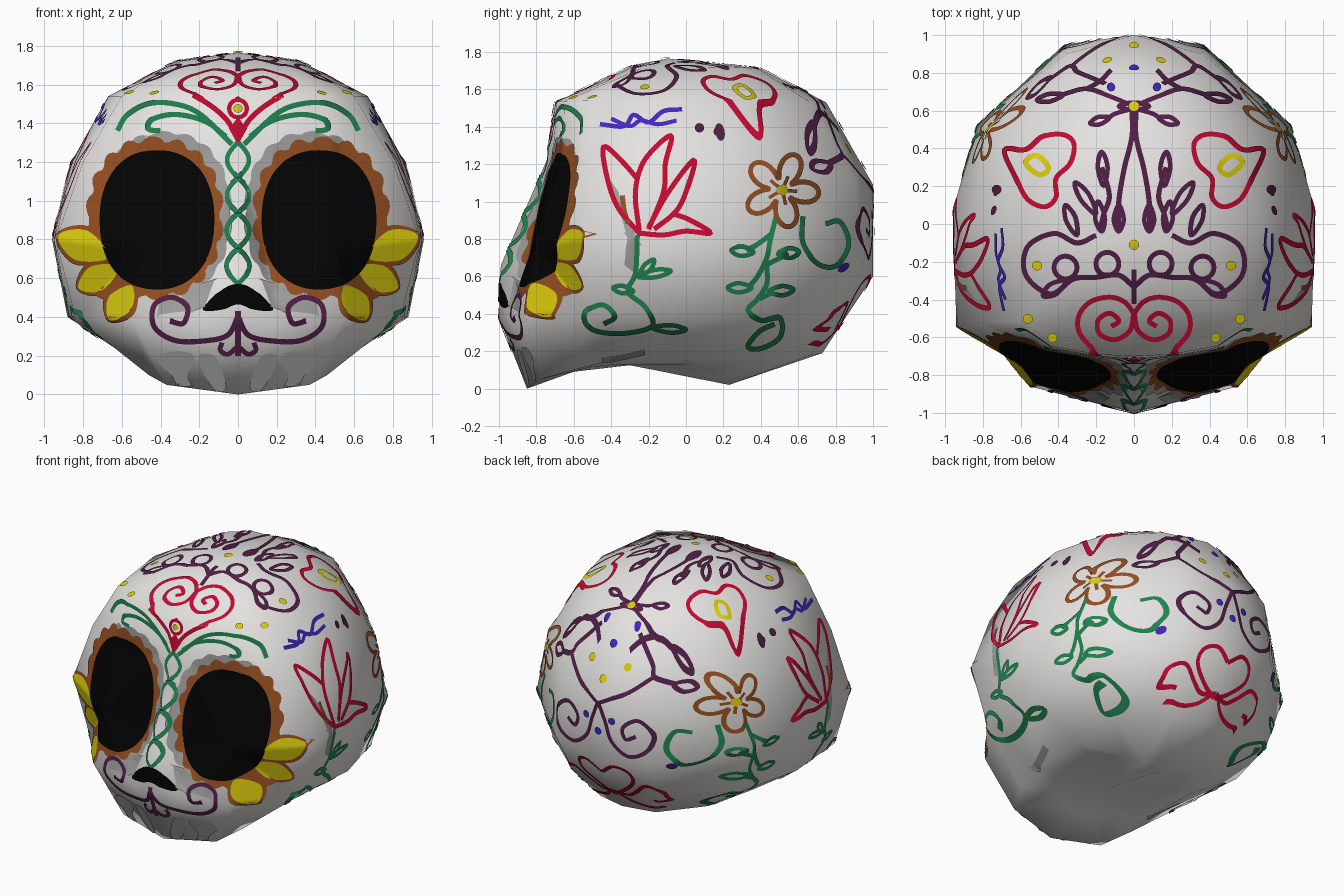
import bpy, bmesh, math
from mathutils import Vector
from mathutils.bvhtree import BVHTree

if "Cube" in bpy.data.objects:
    bpy.data.objects.remove(bpy.data.objects["Cube"])

COLORS = {"bone white": (.78, .77, .75), "shadow grey": (.34, .34, .33), "socket black": (.001, .001, .001),
          "petal orange": (.29, .075, .015), "yellow": (.7, .6, .004), "green": (.014, .23, .08),
          "red": (.54, .003, .03), "purple": (.08, .013, .06), "blue": (.055, .02, .5)}
MATS = {}
for n, c in COLORS.items():
    MATS[n] = bpy.data.materials.new(n)
    MATS[n].diffuse_color = (*c, 1)

# ---------- skull: half rings (front z, side z, back z, then x/y points front to back) ----------
RINGS = [
    ((1.72, 1.72, 1.71), ((0, -.3), (.1, -.28), (.22, -.22), (.3, -.1), (.32, .1), (.27, .28), (.15, .38), (0, .4))),
    ((1.53, 1.54, 1.53), ((0, -.7), (.2, -.69), (.42, -.65), (.6, -.51), (.67, 0), (.58, .36), (.3, .66), (0, .75))),
    ((1.22, 1.2, 1.09), ((0, -.745), (.16, -.715), (.5, -.66), (.8, -.52), (.86, 0), (.76, .48), (.36, .9), (0, 1))),
    ((.66, .8, .6), ((0, -.99), (.15, -.83), (.5, -.8), (.94, -.54), (.96, .07), (.83, .52), (.37, .95), (0, 1))),
    ((.38, .4, .36), ((0, -1), (.2, -.95), (.55, -.86), (.84, -.5), (.88, 0), (.75, .45), (.35, .79), (0, .84))),
    ((0, .15, .19), ((0, -.85), (.37, -.78), (.46, -.6), (.48, -.4), (.5, 0), (.43, .36), (.22, .66), (0, .73))),
    ((.09, .13, .02), ((0, -.6), (.12, -.6), (.26, -.5), (.34, -.35), (.32, 0), (.22, .16), (.1, .22), (0, .23))),
]
bm = bmesh.new()
rows = []
for (f, s, b), pts in RINGS:
    rows.append([bm.verts.new((x, y, f + (s - f) * i / 3 if i < 4 else s + (b - s) * (i - 4) / 3))
                 for i, (x, y) in enumerate(pts)])
crown, under = bm.verts.new((0, -.1, 1.765)), bm.verts.new((0, -.3, .125))
for i in range(7):
    bm.faces.new((crown, rows[0][i], rows[0][i + 1]))
    bm.faces.new((under, rows[-1][i + 1], rows[-1][i]))
    for a, b in zip(rows, rows[1:]):
        bm.faces.new((a[i], b[i], b[i + 1], a[i + 1]))
bmesh.ops.triangulate(bm, faces=bm.faces[:], quad_method='SHORT_EDGE')
bmesh.ops.mirror(bm, geom=bm.verts[:] + bm.edges[:] + bm.faces[:], axis='X', merge_dist=1e-4)
bmesh.ops.remove_doubles(bm, verts=bm.verts[:], dist=1e-4)
bmesh.ops.recalc_face_normals(bm, faces=bm.faces[:])
for f in bm.faces:
    f.smooth = True
me = bpy.data.meshes.new("skull")
bm.to_mesh(me)
me.materials.append(MATS["bone white"])
bpy.context.collection.objects.link(bpy.data.objects.new("skull", me))
TREE = BVHTree.FromBMesh(bm)

# ---------- paint helpers: thin plates projected on the skull and mirrored ----------
VIEWS = {"front": (lambda u, v: (u, -3, v), (0, 1, 0)), "back": (lambda u, v: (u, 3, v), (0, -1, 0)),
         "side": (lambda u, v: (3, u, v), (-1, 0, 0)), "top": (lambda u, v: (u, v, 3), (0, 0, -1))}
PARTS = {}


def project(view, p, lift):
    pos, d = VIEWS[view]
    hit, nor, _, _ = TREE.ray_cast(Vector(pos(p[0] + 1.3e-4, p[1] + 1.7e-4)), Vector(d))
    return hit and hit + nor * lift


def add(name, color, view, grid_pts, faces, lift):
    verts, out, _ = PARTS.setdefault(name, ([], [], color))
    pts = [project(view, p, lift) for p in grid_pts]
    away = -Vector(VIEWS[view][1])
    for f in faces:
        q = [pts[i] for i in f]
        if any(p is None for p in q) or max((p - q[0]).length for p in q) > .13:
            continue
        if (q[1] - q[0]).cross(q[2] - q[0]).dot(away) < 0:
            q.reverse()
        for ring in (q, [Vector((-p.x, p.y, p.z)) for p in reversed(q)]):
            out.append(range(len(verts), len(verts) + len(ring)))
            verts.extend(ring)


def spline(pts, closed=False, n=7):
    P = [Vector(p) for p in pts]
    P = [P[-1]] + P + P[:2] if closed else [2 * P[0] - P[1]] + P + [2 * P[-1] - P[-2]]
    out = []
    for a, b, c, d in zip(P, P[1:], P[2:], P[3:]):
        for k in range(n):
            t = k / n
            out.append(.5 * (2 * b + (c - a) * t + (2 * a - 5 * b + 4 * c - d) * t * t + (3 * b - a - 3 * c + d) * t ** 3))
    return out + [out[0] if closed else P[-2]]


def stroke(name, color, view, pts, w=.027, closed=False):
    s = spline(pts, closed)
    g = []
    for i, p in enumerate(s):
        t = (s[1] - s[-2]) if closed and i in (0, len(s) - 1) else s[min(i + 1, len(s) - 1)] - s[max(i - 1, 0)]
        t = t.normalized() * w / 2
        g += [p + Vector((-t.y, t.x)), p, p - Vector((-t.y, t.x))]
    add(name, color, view, g, [(3 * i + k, 3 * i + 3 + k, 3 * i + 4 + k, 3 * i + 1 + k)
                               for i in range(len(s) - 1) for k in (0, 1)], .0065)


def fill(name, color, view, c, outline, lift=.005, rings=6):
    c, n = Vector(c), len(outline)
    g = [c] + [c + (Vector(p) - c) * k / rings for k in range(1, rings + 1) for p in outline]
    faces = [(0, 1 + i, 1 + (i + 1) % n) for i in range(n)]
    faces += [(1 + k * n + i, 1 + k * n + n + i, 1 + k * n + n + (i + 1) % n, 1 + k * n + (i + 1) % n)
              for k in range(rings - 1) for i in range(n)]
    add(name, color, view, g, faces, lift)


def circle(c, r, n=12):
    return [(c[0] + r * math.cos(k * math.tau / n), c[1] + r * math.sin(k * math.tau / n)) for k in range(n)]


def dots(name, color, view, centres, r=.026):
    for c in centres:
        fill(name, color, view, c, circle(c, r), .0085, 2)


def leaf(base, tip, w):
    a, b = Vector(base), Vector(tip)
    s = Vector((a.y - b.y, b.x - a.x)).normalized() * w
    m = a.lerp(b, .55)
    return [a, m + s, b, m - s]


def leaves(name, color, view, pairs, w=.035):
    for a, b in pairs:
        stroke(name, color, view, leaf(a, b, w), .024, True)


def eye(cx, cz, rx, rz, wave=0, droop=0):
    out = []
    for k in range(108):
        a = k * math.tau / 108
        r = 1 + wave * abs(math.sin(a * 9 + .3)) + droop * math.exp(-((math.atan2(math.sin(a + .75), math.cos(a + .75))) / .45) ** 2)
        c, s = math.cos(a), math.sin(a)
        out.append((cx + rx * r * math.copysign(abs(c) ** .9, c), cz + rz * r * math.copysign(abs(s) ** .9, s)))
    return out


# ---------- eyes, petals, nose, teeth ----------
fill("eye_shade", "shadow grey", "front", (.38, .92), eye(.375, .93, .33, .41, .05), .003, 14)
fill("eye_frill", "petal orange", "front", (.42, .9), eye(.425, .91, .325, .385, .1, .27), .006, 14)
fill("eye_socket", "socket black", "front", (.415, .9), eye(.415, .9, .295, .36), .009, 14)
for a, b, w in (((.66, .71), (.925, .82), .08), ((.61, .66), (.82, .55), .07), ((.54, .56), (.66, .39), .065)):
    L = spline(leaf(a, b, w), True)[:-1]
    L = [p for p in L if p[0] > .42 and ((p[0] - .415) / .3) ** 2 + ((p[1] - .9) / .365) ** 2 > .8]
    fill("cheek_petal", "yellow", "front", Vector(a).lerp(Vector(b), .5), L, .0085)
    stroke("petal_edge", "petal orange", "front", leaf(a, b, w + .012), .024, True)
fill("nose_shade", "shadow grey", "front", (.24, .49), [(.1, .6), (.2, .57), (.3, .52), (.4, .5), (.42, .4), (.25, .42), (.15, .46)], .003)
fill("nose_hole", "socket black", "front", (0, .5), spline([(0, .57), (.08, .54), (.17, .45), (.16, .43), (.07, .44), (0, .465),
     (-.07, .44), (-.16, .43), (-.17, .45), (-.08, .54)], True)[:-1], .008)
fill("tooth_gap", "shadow grey", "front", (.3, .15), spline([(.41, .17), (.36, .22), (.26, .22), (.22, .18), (.26, .1), (.23, .03),
     (.3, .03), (.34, .1)], True)[:-1], .007)
fill("tooth_gap", "shadow grey", "front", (.13, .12), spline([(.2, .2), (.14, .21), (.1, .17), (.06, .04), (.11, .02), (.17, .1)], True)[:-1], .007)
stroke("jaw_line", "shadow grey", "side", [(-.45, .155), (-.35, .17), (-.22, .2)], .03)

# ---------- front paint ----------
G, R, P, O, B, Y = "green", "red", "purple", "petal orange", "blue", "yellow"
stroke("nose_chain", G, "front", [(.055 * abs(math.sin(math.pi * k / 6)), 1.3 - .73 * k / 24) for k in range(25)], .024)
stroke("brow_vine", G, "front", [(.03, 1.29), (.2, 1.45), (.33, 1.5), (.46, 1.5), (.57, 1.44), (.62, 1.36)])
stroke("brow_vine", G, "front", [(.06, 1.33), (.17, 1.41), (.32, 1.445), (.44, 1.42), (.46, 1.37), (.4, 1.36)])
fill("forehead_heart", R, "front", (0, 1.36), [(0, 1.29), (.045, 1.37), (0, 1.43), (-.045, 1.37)])
stroke("forehead_heart", R, "front", [(.01, 1.34), (.06, 1.42), (.14, 1.49), (.23, 1.545)])
stroke("forehead_heart", R, "front", circle((0, 1.475), .045), .022, True)
stroke("forehead_heart", R, "top", [(.22, -.66), (.29, -.57), (.29, -.48), (.23, -.41), (.13, -.385), (.05, -.41), (0, -.47)], .026)
stroke("forehead_heart", R, "top", [(0, -.46), (.02, -.56), (.1, -.61), (.18, -.58), (.19, -.51), (.13, -.47), (.08, -.51), (.12, -.54)], .026)
dots("yellow_dots", Y, "front", [(0, 1.475)], .022)
stroke("lip_curl", P, "front", [(0, .4), (.05, .31), (.16, .28), (.32, .28), (.43, .35), (.43, .46), (.34, .5), (.26, .45), (.28, .37), (.35, .38)])
stroke("lip_curl", P, "front", [(0, .43), (0, .32), (0, .2)])
stroke("lip_curl", P, "front", [(0, .25), (.05, .21), (.09, .23), (.08, .27)], .025)

# ---------- side paint ----------
fill("temple_shade", "shadow grey", "side", (-.31, .82), [(-.43, 1.15), (-.36, 1.05), (-.26, .88), (-.22, .75), (-.25, .6), (-.33, .66), (-.34, .85)], .003)
stroke("tulip", R, "side", [(-.25, .83), (-.36, .96), (-.42, 1.12), (-.44, 1.29), (-.34, 1.21), (-.26, 1.12)])
stroke("tulip", R, "side", [(-.25, .84), (-.27, 1.05), (-.22, 1.22), (-.08, 1.35), (-.11, 1.2), (-.12, 1.05), (-.2, .85)])
stroke("tulip", R, "side", [(-.2, .86), (-.1, 1.04), (.04, 1.22), (.01, 1.08), (-.05, .95), (-.17, .85)])
stroke("tulip", R, "side", [(-.06, .93), (.02, .9), (.13, .83), (0, .84), (-.12, .82), (-.26, .83)])
stroke("tulip_centre", O, "side", [(-.34, 1.03), (-.33, .95), (-.31, .88)])
stroke("tulip_vine", G, "side", [(-.26, .82), (-.27, .62), (-.31, .52), (-.22, .44), (-.18, .34), (-.34, .3), (-.5, .32), (-.54, .4),
                                 (-.45, .45), (-.38, .39), (-.44, .35)])
leaves("tulip_vine", G, "side", [((-.26, .6), (-.08, .63)), ((-.28, .52), (-.39, .54)), ((-.18, .33), (0, .32)), ((-.25, .6), (-.17, .69))], .02)
rose = []
for k in range(60):
    a = k * math.tau / 60
    r = .055 + .145 * abs(math.cos(2.5 * (a - 1.17))) ** .9
    rose.append((.505 + r * math.cos(a), 1.06 + r * math.sin(a)))
stroke("side_flower", O, "side", rose, .026, True)
for k in range(5):
    a = 1.17 + k * math.tau / 5
    stroke("side_flower", O, "side", [(.51, 1.06), (.51 + .08 * math.cos(a), 1.06 + .08 * math.sin(a))], .018)
dots("yellow_dots", Y, "side", [(.51, 1.06)], .028)
stroke("flower_vine", G, "side", [(.48, .92), (.45, .8), (.43, .7), (.38, .6), (.33, .54)])
stroke("flower_vine", G, "side", [(.43, .66), (.43, .56), (.38, .48), (.33, .42), (.4, .37), (.5, .38), (.5, .28), (.4, .22), (.33, .23), (.39, .31), (.47, .35)])
stroke("flower_vine", G, "side", [(.46, .83), (.38, .77), (.32, .74)])
stroke("flower_vine", G, "side", [(.42, .66), (.5, .7), (.54, .73)])
stroke("flower_vine", G, "side", [(.39, .48), (.47, .52)])
stroke("flower_vine", G, "side", [(.62, .92), (.62, .78), (.7, .67), (.8, .66), (.865, .77), (.82, .89), (.74, .88)])
leaves("flower_vine", G, "side", [((.36, .73), (.24, .74)), ((.49, .72), (.6, .73)), ((.35, .54), (.22, .54)), ((.44, .52), (.57, .53))], .025)
stroke("blue_sprig", B, "side", [(-.46, 1.41), (-.33, 1.4), (-.28, 1.46), (-.2, 1.42), (-.12, 1.48), (-.02, 1.49)], .024)
stroke("blue_sprig", B, "side", [(-.4, 1.44), (-.3, 1.4), (-.24, 1.43), (-.15, 1.41), (-.05, 1.43)], .022)
dots("purple_dots", P, "side", [(.17, 1.37), (.07, 1.39)], .025)

# ---------- top paint ----------
stroke("crown_heart", R, "top", [(.68, .39), (.57, .39), (.48, .46), (.37, .47), (.315, .42), (.335, .32), (.41, .24), (.41, .14), (.47, .09), (.56, .13), (.62, .24)], .026, True)
stroke("heart_ring", Y, "top", [(.45, .29), (.5, .26), (.57, .32), (.53, .36), (.48, .34)], .028, True)
stroke("crown_vine", P, "top", [(0, -.42), (0, -.24)])
stroke("crown_vine", P, "top", [(0, -.33), (.08, -.27), (.2, -.28), (.32, -.29), (.44, -.37), (.57, -.27), (.56, -.12), (.42, -.05), (.3, -.1), (.2, -.06)])
for c in ((.14, -.21), (.36, -.23)):
    stroke("crown_vine", P, "top", circle(c, .06), .026, True)
leaves("crown_vine", P, "top", [((.36, -.3), (.48, -.38))], .03)
stroke("crown_vine", P, "top", [(.01, .6), (.01, .46), (.05, .3), (.08, .12), (.08, -.03)])
stroke("crown_vine", P, "top", [(.17, .3), (.13, .15), (.16, .05), (.18, -.04)])
leaves("crown_vine", P, "top", [((.16, .2), (.17, .38)), ((.08, .1), (.08, -.04)), ((.19, .12), (.17, -.04)), ((.3, -.06), (.36, .1)), ((.2, .05), (.31, .22))], .026)
stroke("crown_vine", P, "top", [(0, .62), (.12, .67), (.25, .71), (.38, .68)], .024)
stroke("crown_vine", P, "top", [(.25, .71), (.18, .75), (.12, .81)], .024)
stroke("crown_vine", P, "top", [(0, .61), (.1, .58), (.14, .55)], .024)
leaves("crown_vine", P, "top", [((.37, .68), (.51, .65)), ((.13, .56), (.23, .53)), ((-.08, .62), (.08, .62))], .02)
dots("yellow_dots", Y, "top", [(0, -.11), (.51, -.22), (.56, -.5), (.43, -.6), (0, .62)])
dots("blue_dots", B, "top", [(.12, .72)], .022)
dots("purple_dots", P, "top", [(.72, .18)])

# ---------- back paint ----------
stroke("back_vine", P, "back", [(.15, 1.48), (.22, 1.4), (.3, 1.31), (.33, 1.25), (.45, 1.2)], .027)
stroke("back_vine", P, "back", [(.33, 1.25), (.2, 1.14), (.08, 1.08), (0, 1.04)], .027)
stroke("back_vine", P, "back", [(0, 1.05), (.05, .92), (.1, .78), (.22, .7), (.35, .76), (.38, .88), (.28, .96), (.18, .9), (.2, .82), (.27, .85)], .027)
leaves("back_vine", P, "back", [((.44, 1.2), (.56, 1.17))], .03)
dots("blue_dots", B, "back", [(0, 1.4), (0, .84), (.1, .93), (.47, .65)])
dots("yellow_dots", Y, "back", [(0, 1.19), (.14, 1.28)])
stroke("back_heart", R, "back", [(0, .32), (.1, .38), (.2, .48), (.19, .57), (.1, .6), (0, .53)], .025)
stroke("back_heart", R, "back", [(0, .35), (.1, .33), (.18, .38), (.28, .46), (.37, .42), (.37, .33), (.28, .32)], .025)
stroke("back_heart", R, "back", [(.02, .34), (.1, .27), (.2, .24), (.3, .25)], .025)

# ---------- turn collected plates into objects ----------
for name, (verts, faces, color) in PARTS.items():
    m = bpy.data.meshes.new(name)
    m.from_pydata(verts, [], [tuple(f) for f in faces])
    b = bmesh.new()
    b.from_mesh(m)
    bmesh.ops.remove_doubles(b, verts=b.verts[:], dist=1e-5)
    for f in b.faces:
        f.smooth = True
    b.to_mesh(m)
    m.materials.append(MATS[color])
    bpy.context.collection.objects.link(bpy.data.objects.new(name, m))

for m in bpy.data.materials:
    if m.users and not m.is_grease_pencil:
        m.use_nodes = True
        m.node_tree.nodes["Principled BSDF"].inputs["Base Color"].default_value = m.diffuse_color
